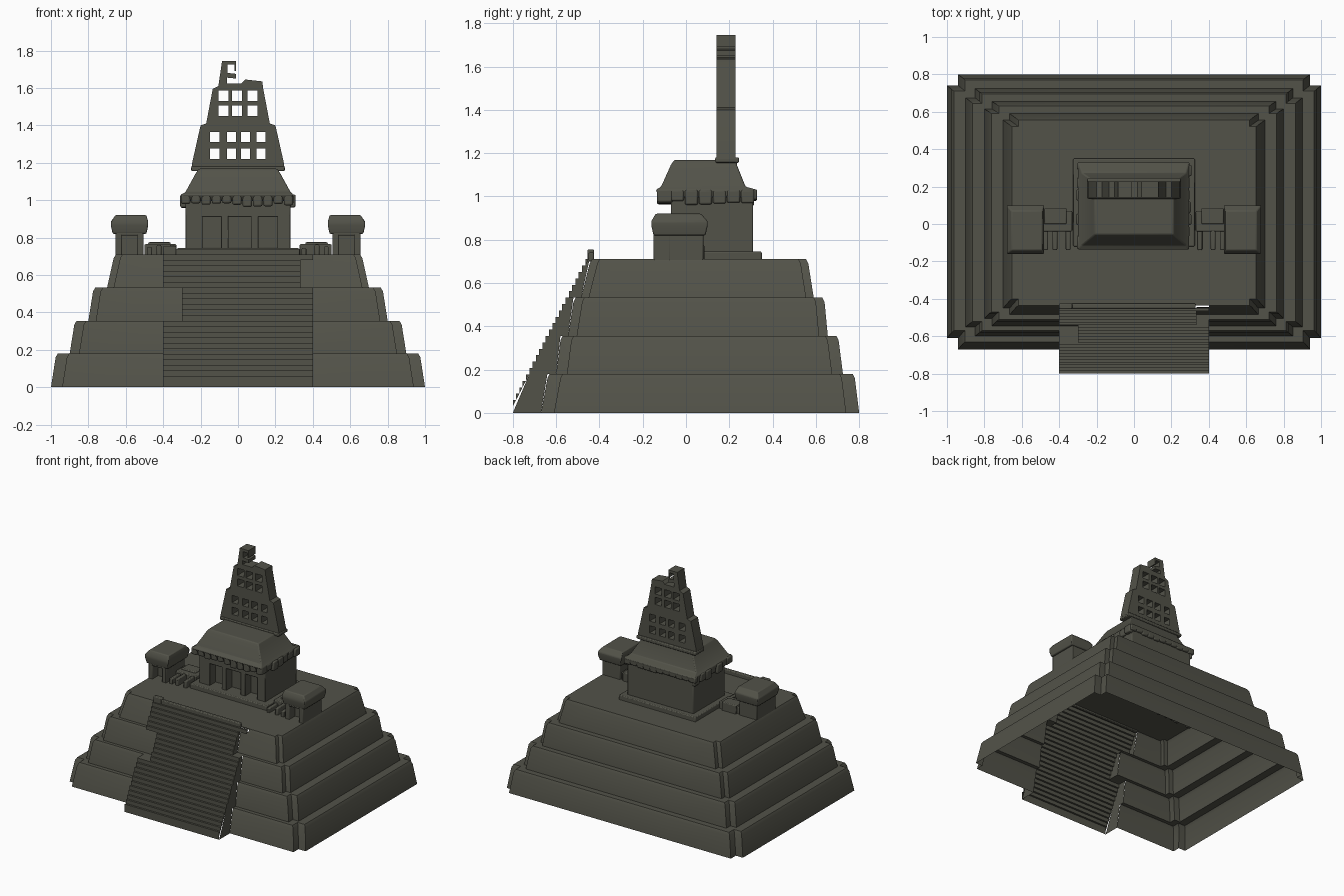
import bpy, bmesh, random
from mathutils import Vector

random.seed(4)
cube = bpy.data.objects.get("Cube")
if cube:
    bpy.data.objects.remove(cube, do_unlink=True)

stone = bpy.data.materials.new("weathered_stone")
stone.use_nodes = True
COLOUR = (0.085, 0.085, 0.066, 1)
stone.diffuse_color = COLOUR
bsdf = stone.node_tree.nodes["Principled BSDF"]
bsdf.inputs["Base Color"].default_value = COLOUR
bsdf.inputs["Roughness"].default_value = 0.9


def finish(name, bm, bevel=0):
    bmesh.ops.remove_doubles(bm, verts=bm.verts, dist=0.0002)
    bmesh.ops.recalc_face_normals(bm, faces=bm.faces)
    mesh = bpy.data.meshes.new(name)
    bm.to_mesh(mesh)
    bm.free()
    mesh.materials.append(stone)
    obj = bpy.data.objects.new(name, mesh)
    bpy.context.collection.objects.link(obj)
    if bevel:
        mod = obj.modifiers.new("worn_edges", 'BEVEL')
        mod.width, mod.segments = bevel, 2
    return obj


def face(bm, points):
    return bm.faces.new([bm.verts.new(p) for p in points])


def outline(x0, x1, y0, y1, z, n=0):
    """Rectangle, with stepped corners when n is set."""
    if not n:
        pts = [(x0, y0), (x1, y0), (x1, y1), (x0, y1)]
    else:
        pts = [(x0 + n, y0), (x1 - n, y0), (x1 - n, y0 + n), (x1, y0 + n),
               (x1, y1 - n), (x1 - n, y1 - n), (x1 - n, y1), (x0 + n, y1),
               (x0 + n, y1 - n), (x0, y1 - n), (x0, y0 + n), (x0 + n, y0 + n)]
    return [(x, y, z) for x, y in pts]


def loft(bm, rings, bottom=True):
    loops = [[bm.verts.new(p) for p in r] for r in rings]
    for a, b in zip(loops, loops[1:]):
        for i in range(len(a)):
            j = (i + 1) % len(a)
            bm.faces.new((a[i], a[j], b[j], b[i]))
    bm.faces.new(loops[-1])
    if bottom:
        bm.faces.new(loops[0][::-1])


def block(name, x0, x1, y0, y1, z0, z1, bevel=0.006):
    bm = bmesh.new()
    loft(bm, [outline(x0, x1, y0, y1, z0), outline(x0, x1, y0, y1, z1)])
    return finish(name, bm, bevel)


# Terraces: z0, z1, half width low/high, front low/high, back low/high, notch
TIERS = [(0, .18, 1.0, .975, -.67, -.64, .80, .78, .06),
         (.18, .355, .90, .875, -.60, -.58, .725, .705, .05),
         (.355, .5325, .80, .775, -.545, -.52, .655, .64, .04),
         (.5325, .71, .70, .665, -.485, -.445, .59, .565, .035)]


def stair_span(z):
    """Stair edges, with the broken-off stretches."""
    left = -.30 if .355 < z < .5325 else -.40
    right = .335 if .5325 < z < .67 else .40
    return left, right


def stair_y(z):
    return -.80 + max(0, z - .03) * .515


bm = bmesh.new()
rings = []
for z0, z1, xa, xb, fa, fb, ba, bb, n in TIERS:
    rings.append(outline(-xa, xa, fa, ba, z0, n))
    rings.append(outline(-xb, xb, fb, bb, z1 - .02, n))
    rings.append(outline(-xb + .012, xb - .012, fb + .01, bb - .01, z1, n))
loft(bm, rings, bottom=False)
for x in (-.40, -.30, .335, .40):
    bmesh.ops.bisect_plane(bm, geom=bm.verts[:] + bm.edges[:] + bm.faces[:],
                           plane_co=(x, 0, 0), plane_no=(1, 0, 0))
behind = []
for f in bm.faces:
    c = f.calc_center_median()
    spans = [stair_span(c.z - .005), stair_span(c.z + .005)]
    if c.y < -.42 and all(l < c.x < r for l, r in spans):
        behind.append(f)
bmesh.ops.delete(bm, geom=behind, context='FACES')
terraces = finish("terraced_base", bm)

# Staircase sheet with fine steps
bm = bmesh.new()
STEPS = 24
rise = .71 / STEPS
for i in range(STEPS):
    za, zb = i * rise, (i + 1) * rise
    l, r = stair_span((za + zb) / 2)
    ya, yb = stair_y(za), stair_y(zb)
    face(bm, [(l, ya, za), (r, ya, za), (r, ya, zb), (l, ya, zb)])
    face(bm, [(l, ya, zb), (r, ya, zb), (r, yb, zb), (l, yb, zb)])
    for x in (l, r):
        face(bm, [(x, ya, za), (x, ya, zb), (x, yb, zb)])
finish("stair_steps", bm)

# Stair flanks and the ledges at the broken stretches
bm = bmesh.new()
for z0, z1, xa, xb, fa, fb, ba, bb, n in TIERS:
    for x in stair_span((z0 + z1) / 2):
        face(bm, [(x, stair_y(z0), z0), (x, stair_y(z1), z1), (x, fb, z1), (x, fa, z0)])
for z, a, b, back in ((.355, -.40, -.30, -.545), (.5325, -.40, -.30, -.485),
                      (.5325, .335, .40, -.485)):
    y = stair_y(z)
    face(bm, [(a, y, z), (b, y, z), (b, back, z), (a, back, z)])
finish("stair_flanks", bm)
block("stair_top_lip", -.40, .33, -.452, -.425, .70, .74)
block("stair_top_left_corner", -.40, -.33, -.455, -.425, .70, .755)

# Temple body with a three-door porch
block("temple_plinth", -.325, .325, -.12, .35, .70, .745)
block("temple_core", -.28, .28, 0, .31, .74, 1.01)
block("porch_lintel", -.28, .28, -.07, .02, .91, 1.01)
for a, b in ((-.28, -.19), (-.09, -.05), (.07, .11), (.21, .28)):
    block("porch_pillar", a, b, -.07, .02, .74, .92, .004)

# Sloping temple roof
bm = bmesh.new()
loft(bm, [outline(-.29, .29, -.12, .325, .995), outline(-.30, .295, -.14, .33, 1.03),
          outline(-.28, .28, -.115, .275, 1.045), outline(-.225, .225, -.07, .235, 1.145),
          outline(-.21, .21, -.055, .235, 1.168)])
finish("temple_roof", bm, .006)

# Crumbling cornice stones around the eave
for i in range(11):
    x = -.305 + i * .055
    drop = random.uniform(0, .04)
    block("cornice_front", x, x + .05, -.135, -.06, .985 - drop * .6, 1.035, .01)
    block("cornice_back", x, x + .055, .29, .328, .99 - drop * .3, 1.03, .008)
for i in range(6):
    y = -.07 + i * .065
    for s in (-1, 1):
        x0, x1 = sorted((s * .27, s * random.uniform(.295, .31)))
        block("cornice_side", x0, x1, y, y + .06, .985 - random.uniform(0, .03), 1.03, .008)

# Pierced roof comb: flat outline with window holes, extruded
curve = bpy.data.curves.new("roof_comb", 'CURVE')
curve.dimensions = '2D'
curve.fill_mode = 'BOTH'
curve.extrude = .043


def add_loop(points):
    s = curve.splines.new('POLY')
    s.points.add(len(points) - 1)
    for p, (x, y) in zip(s.points, points):
        p.co = (x, y, 0, 1)
    s.use_cyclic_u = True


half = [(.25, 1.16), (.245, 1.2), (.20, 1.4), (.17, 1.41), (.135, 1.595)]
add_loop(half + [(.13, 1.635), (.04, 1.645), (.02, 1.625), (-.06, 1.625),
                 (-.06, 1.655), (-.01, 1.65), (-.01, 1.675), (-.055, 1.68),
                 (-.055, 1.725), (-.02, 1.725), (-.02, 1.69), (-.01, 1.69),
                 (-.01, 1.745), (-.085, 1.745), (-.105, 1.61)]
         + [(-x, z) for x, z in reversed(half)])
for zs, xs, w in (((1.22, 1.31), (-.15, -.06, .015, .098), .05),
                  ((1.45, 1.53), (-.105, -.033, .05), .055)):
    for z in zs:
        for x in xs:
            add_loop([(x, z), (x + w, z), (x + w, z + .055), (x, z + .055)])
temp = bpy.data.objects.new("roof_comb_curve", curve)
bpy.context.collection.objects.link(temp)
temp.rotation_euler.x = 1.5708
temp.location.y = .185
bpy.context.view_layer.update()
bm = bmesh.new()
bm.from_mesh(temp.to_mesh())
bm.transform(temp.matrix_world)
bpy.data.objects.remove(temp, do_unlink=True)
finish("roof_comb", bm)
block("roof_comb_foot", -.25, .25, .135, .245, 1.155, 1.18)

# Small shrines at each end, with low ruined walls towards the temple
for s, side in ((1, "left"), (-1, "right")):
    def part(name, a, b, *rest):
        x0, x1 = sorted((s * a, s * b))
        return block(side + "_" + name, x0, x1, *rest)
    part("shrine_core", .505, .655, -.08, .08, .70, .87)
    part("shrine_door_jamb_inner", .505, .54, -.15, -.07, .70, .87)
    part("shrine_door_jamb_outer", .62, .655, -.15, -.07, .70, .87)
    part("shrine_lintel", .505, .655, -.15, -.07, .81, .87)
    bm = bmesh.new()
    xs = [sorted((s * a, s * b)) for a, b in ((.49, .67), (.48, .68), (.49, .655))]
    loft(bm, [outline(*xs[0], -.15, .09, .82), outline(*xs[1], -.16, .10, .865),
              outline(*xs[1], -.16, .10, .885), outline(*xs[2], -.14, .07, .92)])
    finish(side + "_shrine_roof", bm, .006)
    part("ruined_wall", .33, .50, -.04, .07, .70, .765)
    part("ruined_wall_rise", .36, .48, .0, .085, .70, .775)
    for x in (.34, .41, .46):
        part("ruined_wall_stub", x, x + .025, -.14, -.03, .70, random.uniform(.735, .765))

# Smooth shading that keeps hard edges
for obj in bpy.data.objects:
    obj.select_set(obj.type == 'MESH')
    if obj.type == 'MESH':
        bpy.context.view_layer.objects.active = obj
bpy.ops.object.shade_smooth_by_angle(angle=.6)
